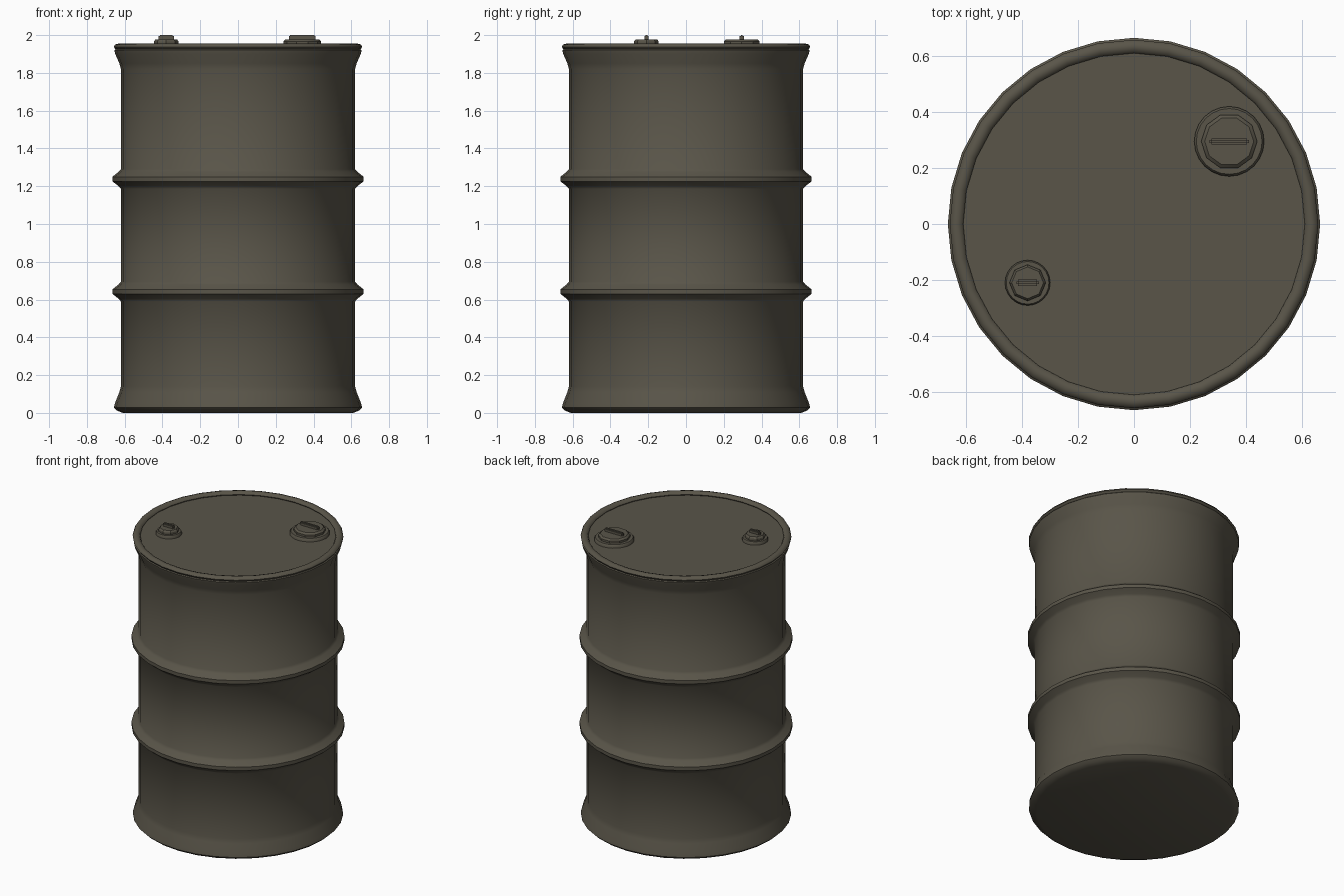
import bpy, bmesh, math
from mathutils import Matrix, Vector

cube = bpy.data.objects.get("Cube")
if cube:
    bpy.data.objects.remove(cube, do_unlink=True)

paint = bpy.data.materials.new("dark olive paint")
paint.use_nodes = True
colour = (0.10, 0.09, 0.066, 1)
paint.diffuse_color = colour
bsdf = next(n for n in paint.node_tree.nodes if n.type == 'BSDF_PRINCIPLED')
bsdf.inputs["Base Color"].default_value = colour
bsdf.inputs["Roughness"].default_value = 0.6


def finish(name, bm, angle=40):
    bmesh.ops.recalc_face_normals(bm, faces=bm.faces)
    mesh = bpy.data.meshes.new(name)
    bm.to_mesh(mesh)
    bm.free()
    mesh.materials.append(paint)
    obj = bpy.data.objects.new(name, mesh)
    bpy.context.collection.objects.link(obj)
    bpy.ops.object.select_all(action='DESELECT')
    obj.select_set(True)
    bpy.context.view_layer.objects.active = obj
    bpy.ops.object.shade_smooth_by_angle(angle=math.radians(angle))
    return obj


def lathe(name, profile, sides, centre=(0, 0), closed=False, angle=40):
    """Spin an (r, z) profile about a vertical axis; open ends are capped."""
    bm = bmesh.new()
    rings = []
    for r, z in profile:
        rings.append([bm.verts.new((centre[0] + r * math.cos(math.tau * i / sides),
                                    centre[1] + r * math.sin(math.tau * i / sides), z))
                      for i in range(sides)])
    pairs = list(zip(rings, rings[1:]))
    if closed:
        pairs.append((rings[-1], rings[0]))
    else:
        bm.faces.new(rings[0])
        bm.faces.new(rings[-1])
    for a, b in pairs:
        for i in range(sides):
            j = (i + 1) % sides
            bm.faces.new((a[i], a[j], b[j], b[i]))
    return finish(name, bm, angle)


SIDES, WALL, RIB, LID = 32, 0.62, 0.665, 1.932

# Drum body: flared foot, two rolling ribs, flared neck and recessed lid
profile = [(0.61, 0.0), (0.64, 0.012), (0.657, 0.028), (0.652, 0.05), (0.628, 0.11), (WALL, 0.14)]
for z in (0.642, 1.238):
    profile += [(WALL, z - 0.052), (0.632, z - 0.038), (RIB, z - 0.012),
                (RIB, z + 0.012), (0.632, z + 0.038), (WALL, z + 0.052)]
profile += [(WALL, 1.82), (0.628, 1.85), (0.65, 1.90), (0.655, 1.92), (0.64, LID), (0.61, LID)]
lathe("drum_body", profile, SIDES, angle=50)

# Rolled rim around the lid
rim = [(0.634 + 0.024 * math.cos(math.tau * k / 8),
        1.938 + 0.017 * math.sin(math.tau * k / 8)) for k in range(8)]
lathe("rolled_rim", rim, SIDES, closed=True, angle=60)


def bung(name, x, y, r, sides, grip):
    # Round flange seat
    lathe(name + "_flange", [(r, LID - 0.01), (r, LID + 0.012), (r * 0.94, LID + 0.021),
                             (r * 0.8, LID + 0.021)], 24, (x, y))
    # Faceted plug
    lathe(name + "_plug", [(r * 0.8, LID), (r * 0.8, 1.967), (r * 0.7, 1.978)],
          sides, (x, y), angle=25)
    # Grip bar
    bm = bmesh.new()
    bmesh.ops.create_cube(bm, size=1)
    bm.transform(Matrix.Translation(Vector((x, y, 1.985)))
                 @ Matrix.Diagonal((grip, 0.022, 0.03, 1)))
    bmesh.ops.bevel(bm, geom=bm.edges[:], offset=0.006, segments=2, affect='EDGES')
    finish(name + "_grip", bm)


bung("large_bung", 0.34, 0.295, 0.125, 10, 0.14)
bung("small_bung", -0.38, -0.21, 0.081, 8, 0.08)
